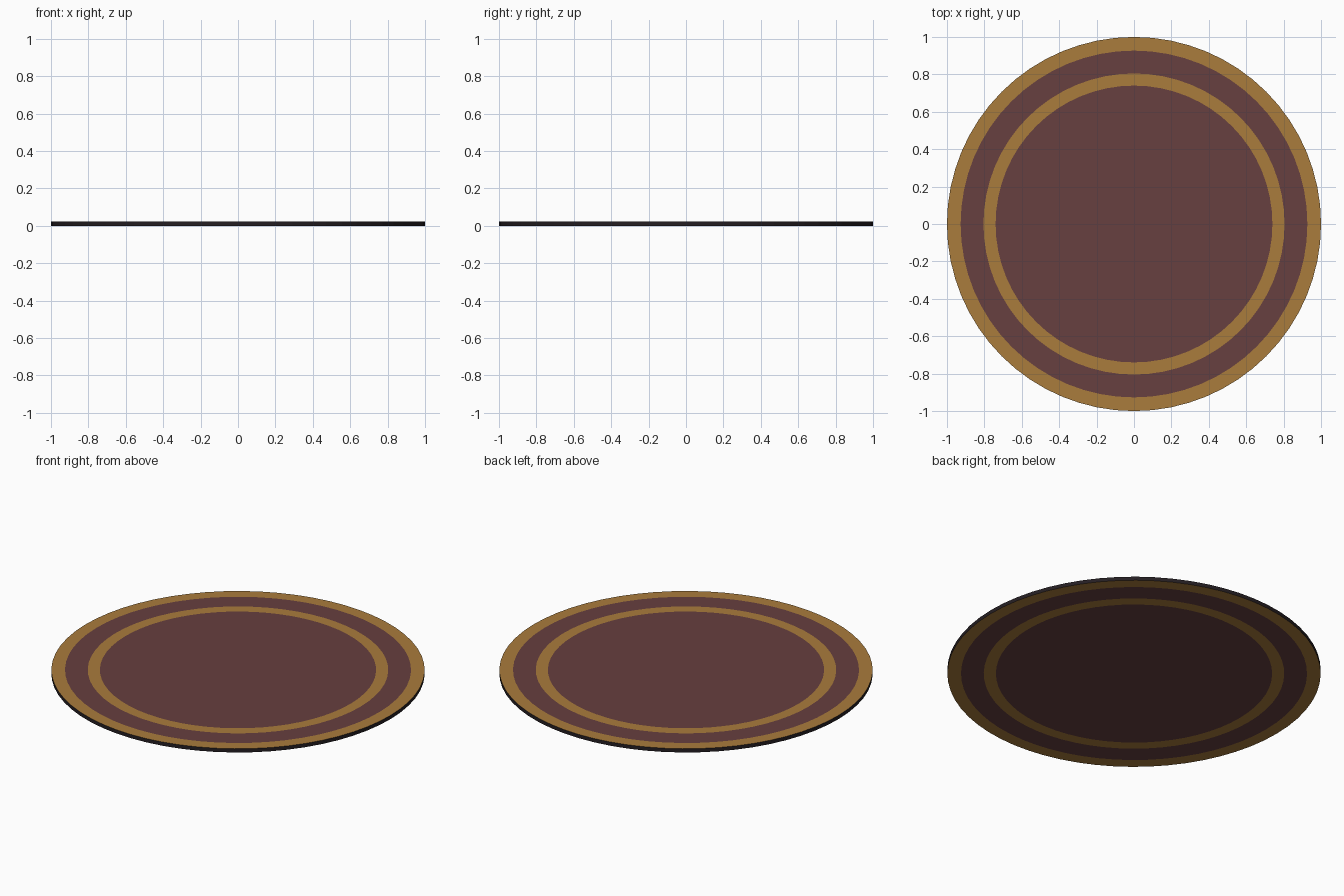
import bpy, bmesh, math

if "Cube" in bpy.data.objects:
    bpy.data.objects.remove(bpy.data.objects["Cube"])

SEG = 64
HEIGHT = 0.022
RADII = [0.74, 0.805, 0.927, 1.0]


def material(name, rgb):
    m = bpy.data.materials.new(name)
    m.diffuse_color = (*rgb, 1)
    m.use_nodes = True
    m.node_tree.nodes["Principled BSDF"].inputs["Base Color"].default_value = m.diffuse_color
    return m


mats = [material("maroon wool", (0.135, 0.05, 0.05)),
        material("gold band", (0.40, 0.20, 0.045)),
        material("dark edge", (0.018, 0.013, 0.016))]

bm = bmesh.new()


def circle(r, z):
    return [bm.verts.new((r * math.cos(2 * math.pi * i / SEG),
                          r * math.sin(2 * math.pi * i / SEG), z)) for i in range(SEG)]


def bridge(a, b, mat):
    for i in range(SEG):
        j = (i + 1) % SEG
        bm.faces.new((a[i], a[j], b[j], b[i])).material_index = mat


# Banded top and underside: centre disc, then alternating rings
rims = []
for z in (0, HEIGHT):
    loops = [circle(r, z) for r in RADII]
    bm.faces.new(loops[0]).material_index = 0
    for k, mat in enumerate((1, 0, 1)):
        bridge(loops[k], loops[k + 1], mat)
    rims.append(loops[-1])

# Dark bound edge
bridge(rims[0], rims[1], 2)
bmesh.ops.recalc_face_normals(bm, faces=bm.faces)

mesh = bpy.data.meshes.new("round_rug")
bm.to_mesh(mesh)
bm.free()
for m in mats:
    mesh.materials.append(m)
rug = bpy.data.objects.new("round_rug", mesh)
bpy.context.collection.objects.link(rug)
